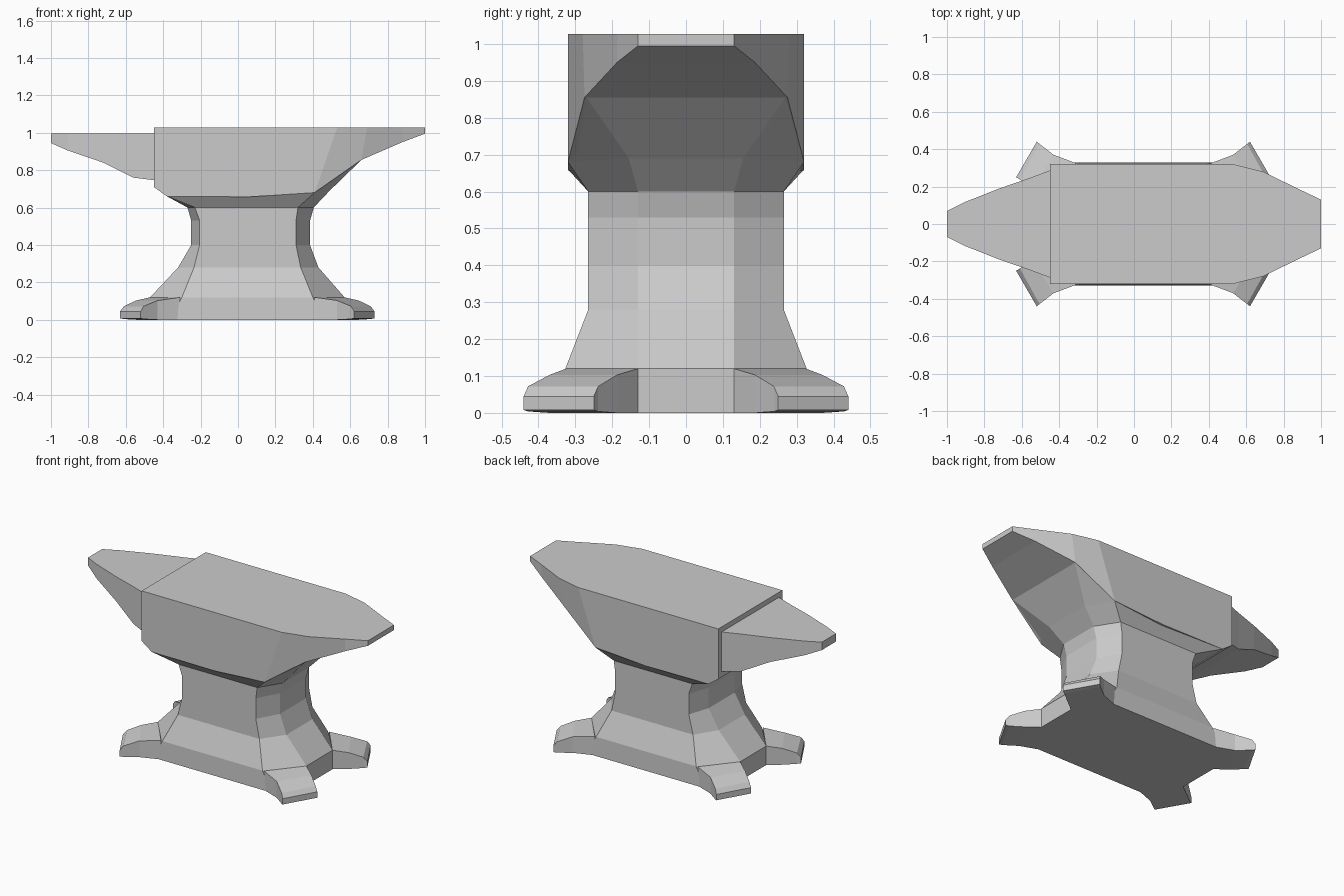
import bpy, bmesh

cube = bpy.data.objects.get("Cube")
if cube:
    bpy.data.objects.remove(cube, do_unlink=True)

grey = bpy.data.materials.new("forged grey")
grey.use_nodes = True
colour = (0.6, 0.6, 0.6, 1)
grey.diffuse_color = colour
grey.node_tree.nodes["Principled BSDF"].inputs["Base Color"].default_value = colour


def loft(name, rings):
    """Skin a list of equal-length closed rings and cap both ends."""
    bm = bmesh.new()
    loops = [[bm.verts.new(p) for p in ring] for ring in rings]
    n = len(loops[0])
    for lo, hi in zip(loops, loops[1:]):
        for i in range(n):
            j = (i + 1) % n
            bm.faces.new((lo[i], lo[j], hi[j], hi[i]))
    bm.faces.new(loops[0][::-1])
    bm.faces.new(loops[-1])
    bmesh.ops.recalc_face_normals(bm, faces=bm.faces)
    mesh = bpy.data.meshes.new(name)
    bm.to_mesh(mesh)
    bm.free()
    mesh.materials.append(grey)
    obj = bpy.data.objects.new(name, mesh)
    bpy.context.collection.objects.link(obj)
    return obj


def mirrored(half):
    """Close a half ring across the y = 0 plane."""
    return half + [(x, -y, z) for x, y, z in reversed(half)]


def level(z, left, corner_left, corner_right, right, width):
    """Chamfered rectangle at one height."""
    return mirrored([(left, END, z), (corner_left, width, z),
                     (corner_right, width, z), (right, END, z)])


END = 0.13

# Pedestal: spread base, narrow waist and flare under the head
loft("pedestal", [
    level(0, -0.47, -0.365, 0.47, 0.57, 0.33),
    level(0.12, -0.47, -0.30, 0.40, 0.57, 0.327),
    level(0.28, -0.32, -0.235, 0.335, 0.43, 0.265),
    level(0.40, -0.25, -0.205, 0.31, 0.385, 0.265),
    level(0.53, -0.25, -0.205, 0.31, 0.385, 0.265),
    level(0.60, -0.27, -0.23, 0.32, 0.405, 0.265),
    mirrored([(-0.38, END, 0.66), (-0.38, 0.32, 0.66),
              (0.41, 0.32, 0.68), (0.49, 0.155, 0.69)]),
    mirrored([(-0.38, END, 0.70), (-0.38, 0.30, 0.70),
              (0.43, 0.315, 0.70), (0.66, 0.27, 0.855)]),
])


def box_section(x_top, x_low, half_top, half_low, z_top, z_low):
    return mirrored([(x_top, half_top, z_top), (x_low, half_low, z_low)])


# Head: flat working face with a tapering heel
TOP = 1.027
loft("head", [box_section(xt, xl, wt, wl, TOP, z) for xt, xl, wt, wl, z in (
    (-0.45, -0.45, 0.32, 0.32, 0.71),
    (-0.38, -0.38, 0.32, 0.32, 0.66),
    (0.06, 0.06, 0.32, 0.32, 0.657),
    (0.53, 0.41, 0.32, 0.32, 0.68),
    (0.69, 0.66, 0.28, 0.275, 0.855),
    (0.88, 0.88, 0.187, 0.187, 0.95),
    (1.0, 1.0, END, END, 0.995))])

# Horn: tapering beak, a step below the working face
loft("horn", [box_section(x, x, w, w, 0.995, z) for x, w, z in (
    (-1.0, 0.07, 0.945),
    (-0.91, 0.115, 0.905),
    (-0.72, 0.19, 0.84),
    (-0.56, 0.245, 0.76),
    (-0.44, 0.29, 0.745))])

# Feet: four flared toes, reflected about the pedestal centre
CENTRE = 0.05
TOE = (  # inner x, y / outer x, y / top height / bottom height
    (0.52, 0.13, 0.36, 0.325, 0.12, 0),
    (0.595, 0.187, 0.48, 0.37, 0.103, 0),
    (0.66, 0.238, 0.555, 0.428, 0.072, 0.004),
    (0.68, 0.25, 0.57, 0.44, 0.045, 0.008))
for sx, end in ((1, "left"), (-1, "right")):
    for sy, side in ((-1, "front"), (1, "back")):
        loft(f"{side}_{end}_foot", [
            [(CENTRE + sx * x, sy * y, z) for x, y, z in (
                (px, py, zl), (px, py, zt), (qx, qy, zt), (qx, qy, zl))]
            for px, py, qx, qy, zt, zl in TOE])
